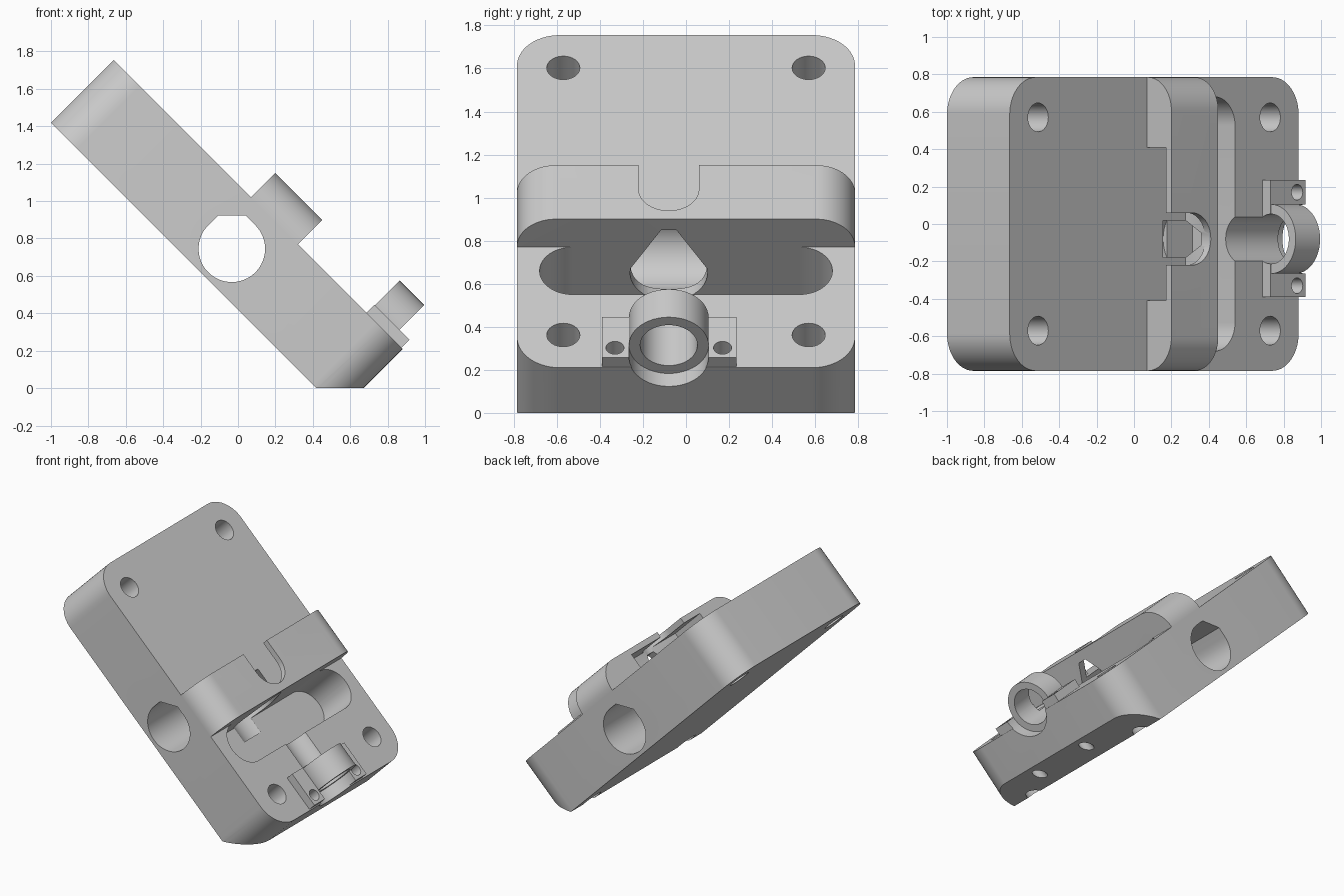
import bpy, bmesh, math
from mathutils import Matrix

if "Cube" in bpy.data.objects:
    bpy.data.objects.remove(bpy.data.objects["Cube"])

# Working frame: a runs down the slope, b across, c out of the sloping face.
TOP, BOT, A0, A1, HALF = 0.771, 0.297, -1.711, 0.474, 0.785
YC, CC = -0.08, 0.833          # centre of the clamp ring bore


def arc(cx, cy, r, d0, d1, n):
    return [(cx + r * math.cos(math.radians(d0 + (d1 - d0) * i / n)),
             cy + r * math.sin(math.radians(d0 + (d1 - d0) * i / n))) for i in range(n + 1)]


def circle(cx, cy, r, n=48):
    return arc(cx, cy, r, 0, 360, n)[:-1]


def rect(x0, x1, y0, y1):
    return [(x0, y0), (x1, y0), (x1, y1), (x0, y1)]


def rounded(x0, x1, y0, y1, r, n=14):
    return (arc(x1 - r, y1 - r, r, 0, 90, n) + arc(x0 + r, y1 - r, r, 90, 180, n)
            + arc(x0 + r, y0 + r, r, 180, 270, n) + arc(x1 - r, y0 + r, r, 270, 360, n))


def prism(name, pts, axis, lo, hi):
    """Extrude a 2D profile along axis a, b or c."""
    place = {'a': lambda p, h: (h, p[0], p[1]),
             'b': lambda p, h: (p[0], h, p[1]),
             'c': lambda p, h: (p[0], p[1], h)}[axis]
    bm = bmesh.new()
    low = [bm.verts.new(place(p, lo)) for p in pts]
    high = [bm.verts.new(place(p, hi)) for p in pts]
    bm.faces.new(low)
    bm.faces.new(high)
    for i in range(len(pts)):
        j = (i + 1) % len(pts)
        bm.faces.new((low[i], low[j], high[j], high[i]))
    bmesh.ops.remove_doubles(bm, verts=bm.verts, dist=1e-5)
    bmesh.ops.recalc_face_normals(bm, faces=bm.faces)
    mesh = bpy.data.meshes.new(name)
    bm.to_mesh(mesh)
    bm.free()
    ob = bpy.data.objects.new(name, mesh)
    bpy.context.collection.objects.link(ob)
    return ob


def combine(tool, op):
    mod = body.modifiers.new("bool", 'BOOLEAN')
    mod.operation, mod.object, mod.solver = op, tool, 'EXACT'
    bpy.context.view_layer.objects.active = body
    bpy.ops.object.modifier_apply(modifier=mod.name)
    bpy.data.objects.remove(tool)


def add(*args):
    combine(prism(*args), 'UNION')


def cut(*args):
    combine(prism(*args), 'DIFFERENCE')


# Main slab with rounded corners
body = prism("mount_block", rounded(A0, A1, -HALF, HALF, 0.2), 'c', BOT, TOP)

# Cross ridge with rounded shoulders, and the raised clamp pad
add("ridge", [(-HALF, 0.6), (HALF, 0.6)] + arc(HALF - 0.18, 0.775, 0.18, 0, 90, 14)
    + arc(-HALF + 0.18, 0.775, 0.18, 90, 180, 14), 'a', -0.672, -0.318)
add("clamp_pad", rect(0.2, 0.466, -0.39, 0.235), 'c', 0.7, 0.831)

# Flat foot
cut("foot_cut", [(0.1, 0.1), (0.9, 0.9), (0.9, 0.1)], 'b', -1, 1)

# Cross pocket in front of the ridge
cut("pocket", rounded(-0.318, -0.007, -0.68, 0.68, 0.154), 'c', 0.45, 1.2)

# Clamp ring with clearance in front of it and a bore behind it
cut("ring_clearance", circle(YC, CC, 0.185), 'a', 0.389, 0.6)
add("clamp_ring", circle(YC, CC, 0.185), 'a', 0.205, 0.389)
cut("bore", circle(YC, CC, 0.133), 'a', -0.1, 0.6)

# Side-to-side axle hole with a flattened peak (peak points to world up)
r, s = 0.178, math.sqrt(0.5)
peak = arc(0, 0, r, 135, 405, 40) + [(r * 0.414, r), (-r * 0.414, r)]
cut("axle_hole", [((x - 0.033 - z - 0.745) * s, (x - 0.033 + z + 0.745) * s)
                  for x, z in peak], 'b', -1, 1)

# Tapered drive opening from the pocket into the axle hole
cut("drive_opening", arc(YC, 0.60, 0.18, 170, 370, 24) + [(YC + 0.035, 0.884), (YC - 0.035, 0.884)],
    'a', -0.552, -0.2)

# Slot under the ridge and the U-shaped notch above it
cut("ridge_slot", rect(-0.8, -0.38, -0.41, 0.41), 'c', TOP, 0.913)
cut("ridge_notch", [(-0.8, YC + 0.14), (-0.8, YC - 0.14)] + arc(-0.514, YC, 0.14, -90, 90, 20),
    'c', TOP, 1.2)

# Corner bolt holes and clamp screw holes
for a in (-1.496, 0.259):
    for b in (-0.57, 0.57):
        cut("bolt_hole", circle(a, b, 0.077, 32), 'c', 0, 1.2)
for b in (-0.33, 0.17):
    cut("screw_hole", circle(0.403, b, 0.042, 24), 'c', 0, 1.2)

# Tilt into place
body.data.transform(Matrix.Rotation(math.radians(45), 4, 'Y'))
mat = bpy.data.materials.new("plain_grey")
mat.diffuse_color = (0.6, 0.6, 0.6, 1)
mat.use_nodes = True
mat.node_tree.nodes["Principled BSDF"].inputs["Base Color"].default_value = mat.diffuse_color
body.data.materials.clear()
body.data.materials.append(mat)
for p in body.data.polygons:
    p.material_index = 0
body.select_set(True)
bpy.context.view_layer.objects.active = body
bpy.ops.object.shade_smooth_by_angle(angle=math.radians(30))
